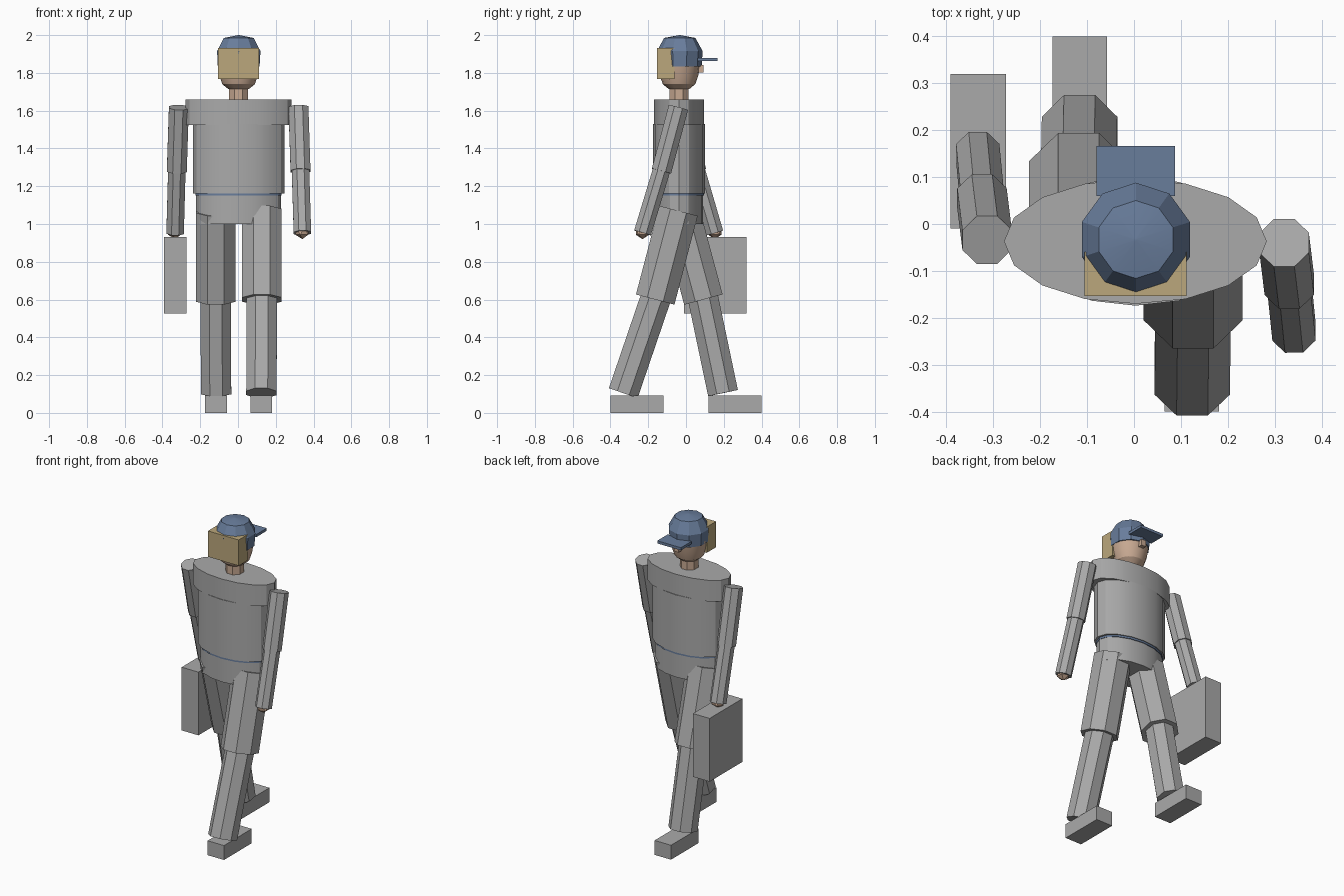
import bpy, bmesh, math
from mathutils import Matrix, Vector

if "Cube" in bpy.data.objects:
    bpy.data.objects.remove(bpy.data.objects["Cube"], do_unlink=True)


def material(name, rgb):
    m = bpy.data.materials.new(name)
    m.use_nodes = True
    m.diffuse_color = (*rgb, 1)
    m.node_tree.nodes["Principled BSDF"].inputs["Base Color"].default_value = (*rgb, 1)
    return m


GREY = material("grey", (0.40, 0.40, 0.40))
BLUE = material("cap blue", (0.14, 0.205, 0.33))
TAN = material("tan hair", (0.50, 0.39, 0.20))
SKIN = material("skin", (0.58, 0.40, 0.29))


def finish(name, bm, mat):
    bmesh.ops.recalc_face_normals(bm, faces=bm.faces[:])
    me = bpy.data.meshes.new(name)
    bm.to_mesh(me)
    bm.free()
    me.materials.append(mat)
    # smooth shading that keeps edges above 30 degrees sharp
    me.polygons.foreach_set("use_smooth", [True] * len(me.polygons))
    me.set_sharp_from_angle(angle=math.radians(30))
    ob = bpy.data.objects.new(name, me)
    bpy.context.collection.objects.link(ob)
    return ob


def box(name, mat, x, y, z):
    bm = bmesh.new()
    size = Matrix.Diagonal((x[1] - x[0], y[1] - y[0], z[1] - z[0], 1))
    mid = Matrix.Translation((sum(x) / 2, sum(y) / 2, sum(z) / 2))
    bmesh.ops.create_cube(bm, size=1, matrix=mid @ size)
    return finish(name, bm, mat)


def stack(name, mat, rings, sides, turn=0.0, matrix=Matrix()):
    """Closed stack of elliptical rings (rx, ry, z)."""
    bm = bmesh.new()
    loops = []
    for rx, ry, z in rings:
        angles = [turn + math.tau * i / sides for i in range(sides)]
        loops.append([bm.verts.new(matrix @ Vector((rx * math.cos(a), ry * math.sin(a), z)))
                      for a in angles])
    for a, b in zip(loops, loops[1:]):
        for i in range(sides):
            j = (i + 1) % sides
            bm.faces.new((a[i], a[j], b[j], b[i]))
    bm.faces.new(loops[0][::-1])
    bm.faces.new(loops[-1])
    return finish(name, bm, mat)


def limb(name, start, end, radius):
    """Eight-sided tube between two points, flat sides facing front and side."""
    start, end = Vector(start), Vector(end)
    zax = (end - start).normalized()
    yax = zax.cross(Vector((1, 0, 0))).normalized()
    xax = yax.cross(zax)
    m = Matrix((xax, yax, zax)).transposed().to_4x4()
    m.translation = start
    length = (end - start).length
    return stack(name, GREY, [(radius, radius, 0), (radius, radius, length)], 8, math.pi / 8, m)


# Trunk
centre = Matrix.Translation((0.003, -0.037, 0))
for name, mat, rx, ry, z0, z1 in (
        ("shoulders", GREY, 0.280, 0.133, 1.525, 1.66),
        ("torso", GREY, 0.242, 0.137, 1.162, 1.53),
        ("belt", BLUE, 0.228, 0.133, 1.150, 1.164),
        ("hips", GREY, 0.225, 0.128, 1.00, 1.152)):
    stack(name, mat, [(rx, ry, z0), (rx, ry, z1)], 16, 0, centre)

# Neck, head and cap
stack("neck", SKIN, [(0.054, 0.054, 1.65), (0.054, 0.054, 1.74)], 8, math.pi / 8, centre)
stack("head", SKIN, [(0.055, 0.055, 1.715), (0.086, 0.086, 1.74),
                     (0.103, 0.103, 1.79), (0.112, 0.112, 1.85)], 16, 0, centre)
box("nose", SKIN, (-0.013, 0.02), (0.06, 0.092), (1.802, 1.842))
stack("cap", BLUE, [(0.116, 0.116, 1.835), (0.121, 0.121, 1.915),
                    (0.083, 0.083, 1.985), (0.003, 0.003, 2.0)], 10, math.pi / 10,
      Matrix.Translation((0.004, -0.033, 0)))
box("cap_brim", BLUE, (-0.08, 0.087), (0.06, 0.166), (1.862, 1.879))
box("hair", TAN, (-0.105, 0.112), (-0.153, -0.06), (1.767, 1.932))

# Arms: shoulder, elbow and wrist for each side
arms = {
    "left": ((0.320, -0.040, 1.617), (0.331, -0.130, 1.280), (0.341, -0.230, 0.953)),
    "right": ((-0.313, -0.034, 1.617), (-0.324, 0.055, 1.280), (-0.333, 0.152, 0.953)),
}
for side, (shoulder, elbow, wrist) in arms.items():
    limb(side + "_upper_arm", shoulder, elbow, 0.057)
    limb(side + "_forearm", Vector(elbow) * 0.9 + Vector(shoulder) * 0.1, wrist, 0.050)
    bm = bmesh.new()
    bmesh.ops.create_icosphere(bm, subdivisions=1, radius=0.042,
                               matrix=Matrix.Translation(Vector(wrist) + Vector((0, 0, 0.009))))
    finish(side + "_hand", bm, SKIN)

# Legs: hip, knee and ankle for each side
legs = {
    "left": ((0.126, -0.040, 1.07), (0.126, -0.163, 0.60), (0.124, -0.332, 0.105)),
    "right": ((-0.118, -0.034, 1.07), (-0.118, 0.092, 0.60), (-0.116, 0.196, 0.105)),
}
for side, (hip, knee, ankle) in legs.items():
    limb(side + "_thigh", hip, knee, 0.114)
    top = Vector(knee) + (Vector(knee) - Vector(ankle)) * 0.1
    limb(side + "_shin", top, ankle, 0.087)
box("left_shoe", GREY, (0.065, 0.181), (-0.40, -0.12), (0, 0.092))
box("right_shoe", GREY, (-0.174, -0.058), (0.12, 0.40), (0, 0.092))

# Carried case
box("briefcase", GREY, (-0.391, -0.273), (-0.01, 0.32), (0.526, 0.93))
